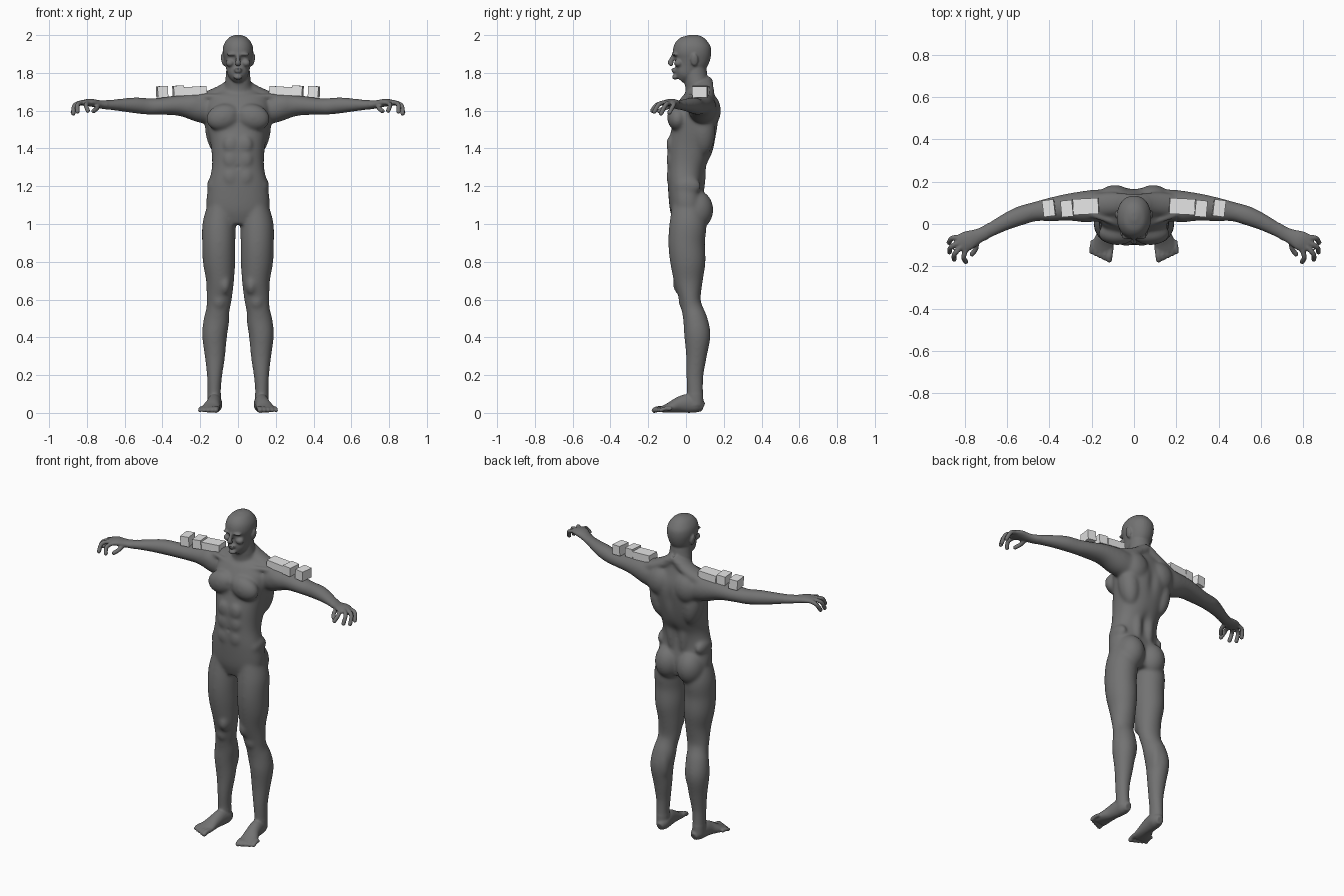
import bpy
import bmesh
from math import cos, sin, pi, exp, copysign
from mathutils import Vector, Matrix

if "Cube" in bpy.data.objects:
    bpy.data.objects.remove(bpy.data.objects["Cube"], do_unlink=True)


def make_material(name, value):
    material = bpy.data.materials.new(name)
    material.use_nodes = True
    colour = (value, value, value, 1)
    material.diffuse_color = colour
    material.node_tree.nodes["Principled BSDF"].inputs["Base Color"].default_value = colour
    return material


skin_grey = make_material("skin grey", 0.17)
block_white = make_material("block white", 0.8)

UP, BACK = Vector((0, 0, 1)), Vector((0, 1, 0))
body_mesh = bmesh.new()


def catmull(p0, p1, p2, p3, t):
    return 0.5 * (2 * p1 + (p2 - p0) * t + (2 * p0 - 5 * p1 + 4 * p2 - p3) * t * t
                  + (3 * p1 - p0 - 3 * p2 + p3) * t ** 3)


def resample(rows, steps=4):
    """Smooth curve through the rows."""
    padded = [rows[0], *rows, rows[-1]]
    result = []
    for i in range(len(rows) - 1):
        for s in range(steps):
            result.append([catmull(*column, s / steps) for column in zip(*padded[i:i + 4])])
    return result + [list(rows[-1])]


def loft(rows, reference, squareness=2.0, sides=32):
    """Closed tube through rows of x, y, z, half width, half depth."""
    rows = resample(rows)
    points = [Vector(row[:3]) for row in rows]
    rings = []
    for i, (point, row) in enumerate(zip(points, rows)):
        tangent = points[min(i + 1, len(points) - 1)] - points[max(i - 1, 0)]
        tangent.normalize()
        across = reference.cross(tangent).normalized()
        along = tangent.cross(across)
        ring = []
        for k in range(sides):
            c, s = cos(2 * pi * k / sides), sin(2 * pi * k / sides)
            c = copysign(abs(c) ** (2 / squareness), c)
            s = copysign(abs(s) ** (2 / squareness), s)
            ring.append(body_mesh.verts.new(point + across * c * row[3] + along * s * row[4]))
        rings.append(ring)
    for low, high in zip(rings, rings[1:]):
        for k in range(sides):
            n = (k + 1) % sides
            body_mesh.faces.new((low[k], low[n], high[n], high[k]))
    body_mesh.faces.new(rings[0])
    body_mesh.faces.new(rings[-1])


def muscle(centre, radii, tilt=0.0):
    """Ellipsoid, tilted in the front plane."""
    matrix = Matrix.Translation(centre) @ Matrix.Rotation(tilt, 4, "Y") @ Matrix.Diagonal((*radii, 1))
    bmesh.ops.create_uvsphere(body_mesh, u_segments=24, v_segments=16, radius=1, matrix=matrix)


def digit(path, radius):
    """Finger or toe with a round tip."""
    loft([(*p, radius, radius) for p in path], UP, sides=12)
    muscle(path[-1], (radius, radius, radius))


# Torso and neck
loft([(0, .015, 1.0, .10, .075), (0, .01, 1.08, .165, .095), (0, -.003, 1.2, .158, .093),
      (0, .002, 1.3, .138, .10), (0, .022, 1.4, .142, .118), (0, .045, 1.5, .16, .12),
      (0, .055, 1.58, .17, .12), (0, .065, 1.64, .165, .1), (0, .075, 1.7, .11, .065),
      (0, .07, 1.74, .06, .05)], BACK, 2.3)
loft([(0, .075, 1.64, .08, .07), (0, .058, 1.74, .07, .064), (0, .05, 1.79, .064, .062),
      (0, .045, 1.86, .06, .06)], BACK)

# Trunk muscles
muscle((.078, -.045, 1.565), (.092, .055, .07), .25)
muscle((.09, .115, 1.6), (.085, .07, .095))
muscle((.115, .09, 1.49), (.058, .065, .13), .15)
muscle((.04, .075, 1.3), (.035, .032, .17))
muscle((.075, .055, 1.075), (.082, .09, .105))
muscle((.13, .01, 1.2), (.035, .07, .05))
for height in (1.25, 1.34, 1.42):
    muscle((.038, -.082, height), (.04, .022, .048))
loft([(.0, .09, 1.76, .05, .035), (.08, .095, 1.705, .055, .035),
      (.17, .09, 1.665, .055, .035), (.24, .08, 1.645, .04, .03)], UP)
loft([(.015, -.015, 1.665, .014, .012), (.1, .01, 1.675, .014, .014),
      (.2, .045, 1.675, .016, .014)], UP)

# Head
loft([(0, -.035, 1.765, .026, .03), (0, -.015, 1.79, .052, .052), (0, .012, 1.83, .064, .079),
      (0, .027, 1.87, .074, .096), (0, .032, 1.91, .081, .102), (0, .034, 1.95, .075, .094),
      (0, .036, 1.985, .05, .063), (0, .036, 2.001, .015, .02)], BACK, 2.15)
loft([(0, -.062, 1.9, .009, .012), (0, -.074, 1.875, .01, .012),
      (0, -.083, 1.853, .015, .014), (0, -.07, 1.842, .014, .01)], BACK, sides=16)
muscle((.03, -.058, 1.898), (.03, .017, .009))
muscle((.042, -.04, 1.852), (.024, .024, .02))
muscle((0, -.064, 1.819), (.022, .014, .006))
muscle((0, -.063, 1.807), (.019, .014, .006))
muscle((0, -.058, 1.778), (.024, .016, .014))
muscle((.08, .045, 1.868), (.009, .02, .033), .2)

# Arm and hand
loft([(.12, .095, 1.6, .07, .075), (.2, .085, 1.615, .076, .078), (.3, .08, 1.628, .066, .058),
      (.4, .068, 1.624, .056, .046), (.47, .058, 1.622, .046, .044), (.54, .038, 1.628, .046, .043),
      (.62, .003, 1.63, .039, .034), (.7, -.04, 1.631, .033, .024), (.74, -.058, 1.635, .035, .021),
      (.785, -.078, 1.643, .046, .02), (.825, -.098, 1.64, .045, .014)], UP)
muscle((.235, .08, 1.627), (.095, .073, .065))
FINGERS = [
    ((.81, -.062, 1.642), (.858, -.066, 1.63), (.874, -.088, 1.59)),
    ((.82, -.084, 1.645), (.864, -.108, 1.63), (.872, -.132, 1.585)),
    ((.814, -.105, 1.645), (.848, -.142, 1.635), (.85, -.167, 1.595)),
    ((.79, -.112, 1.642), (.805, -.155, 1.63), (.795, -.178, 1.6)),
    ((.742, -.075, 1.628), (.747, -.115, 1.612), (.765, -.142, 1.598)),
]
for path in FINGERS:
    digit(path, .0125)

# Leg
loft([(.09, .005, 1.1, .07, .08), (.1, .01, 1.0, .088, .098), (.102, .003, .9, .088, .097),
      (.1, .01, .8, .086, .094), (.095, .013, .7, .074, .077), (.1, .022, .6, .067, .056),
      (.106, .033, .55, .062, .057), (.114, .05, .49, .068, .065), (.124, .06, .41, .066, .07),
      (.122, .055, .3, .054, .055), (.124, .047, .2, .041, .046), (.126, .048, .12, .036, .043),
      (.125, .05, .04, .036, .043)], BACK)
muscle((.1, -.018, .595), (.034, .022, .045))
muscle((.07, -.02, .68), (.035, .05, .06))
muscle((.087, .075, .43), (.03, .045, .1))

# Foot
loft([(.118, .092, .03, .02, .024), (.12, .06, .042, .037, .042), (.125, .01, .05, .038, .05),
      (.132, -.04, .042, .04, .041), (.144, -.09, .027, .05, .026), (.15, -.13, .018, .05, .016)], UP)
for i in range(5):
    x, tip, radius = .115 + i * .021, -.168 + i * .009, .0145 - i * .0008
    digit([(x - .005, tip + .055, .022), (x, tip + .02, .022), (x + .002, tip, .014)], radius)

# Join both halves into one skin
bmesh.ops.recalc_face_normals(body_mesh, faces=body_mesh.faces)
mesh = bpy.data.meshes.new("body")
body_mesh.to_mesh(mesh)
body_mesh.free()
body = bpy.data.objects.new("body", mesh)
bpy.context.collection.objects.link(body)
mesh.materials.append(skin_grey)
bpy.context.view_layer.objects.active = body
body.select_set(True)
mirror = body.modifiers.new("both_sides", "MIRROR")
mirror.use_mirror_merge = False
remesh = body.modifiers.new("one_skin", "REMESH")
remesh.mode = "VOXEL"
remesh.voxel_size = .0055
for modifier in ("both_sides", "one_skin"):
    bpy.ops.object.modifier_apply(modifier=modifier)

# Dents: x, y, z, then reach and push along y
DENTS = [
    (.031, -.07, 1.878, .013, .011),
    (0, -.11, 1.3, .012, .012),
    (0, .18, 1.52, .03, -.012),
    (0, .1, 1.3, .025, -.01),
    (0, -.1, 1.57, .02, .008),
]
skin = bmesh.new()
skin.from_mesh(mesh)
trunk = [v for v in skin.verts if .1 < v.co.z < 1.745 and abs(v.co.x) < .69]
for _ in range(22):
    bmesh.ops.smooth_vert(skin, verts=trunk, factor=.5, use_axis_x=True, use_axis_y=True, use_axis_z=True)
for _ in range(2):
    bmesh.ops.smooth_vert(skin, verts=skin.verts, factor=.5, use_axis_x=True, use_axis_y=True, use_axis_z=True)
for v in skin.verts:
    for x, y, z, reach, push in DENTS:
        tall = 3 if push < 0 else 1
        offset = Vector((abs(v.co.x) - x, v.co.y - y, (v.co.z - z) / tall))
        if offset.length < 4 * reach:
            v.co.y += push * exp(-(offset.length / reach) ** 2)
    v.co.z = max(v.co.z, 0)
skin.to_mesh(mesh)
skin.free()
bpy.ops.object.shade_smooth()


# Blocks resting on the shoulders and upper arms
def block(name, centre, size, turn, tilt):
    for side, label in ((1, "left"), (-1, "right")):
        box = bmesh.new()
        place = (Matrix.Translation((centre[0] * side, *centre[1:]))
                 @ Matrix.Rotation(turn * side, 4, "Z") @ Matrix.Rotation(tilt * side, 4, "Y"))
        bmesh.ops.create_cube(box, size=1, matrix=place @ Matrix.Diagonal((*size, 1)))
        data = bpy.data.meshes.new(f"{label}_{name}")
        box.to_mesh(data)
        box.free()
        data.materials.append(block_white)
        bpy.context.collection.objects.link(bpy.data.objects.new(data.name, data))


block("shoulder_plate", (.227, .083, 1.705), (.12, .075, .045), -.05, .06)
block("upper_arm_block", (.316, .073, 1.705), (.055, .078, .055), -.1, .06)
block("lower_arm_block", (.402, .075, 1.7), (.055, .078, .06), -.12, .05)
